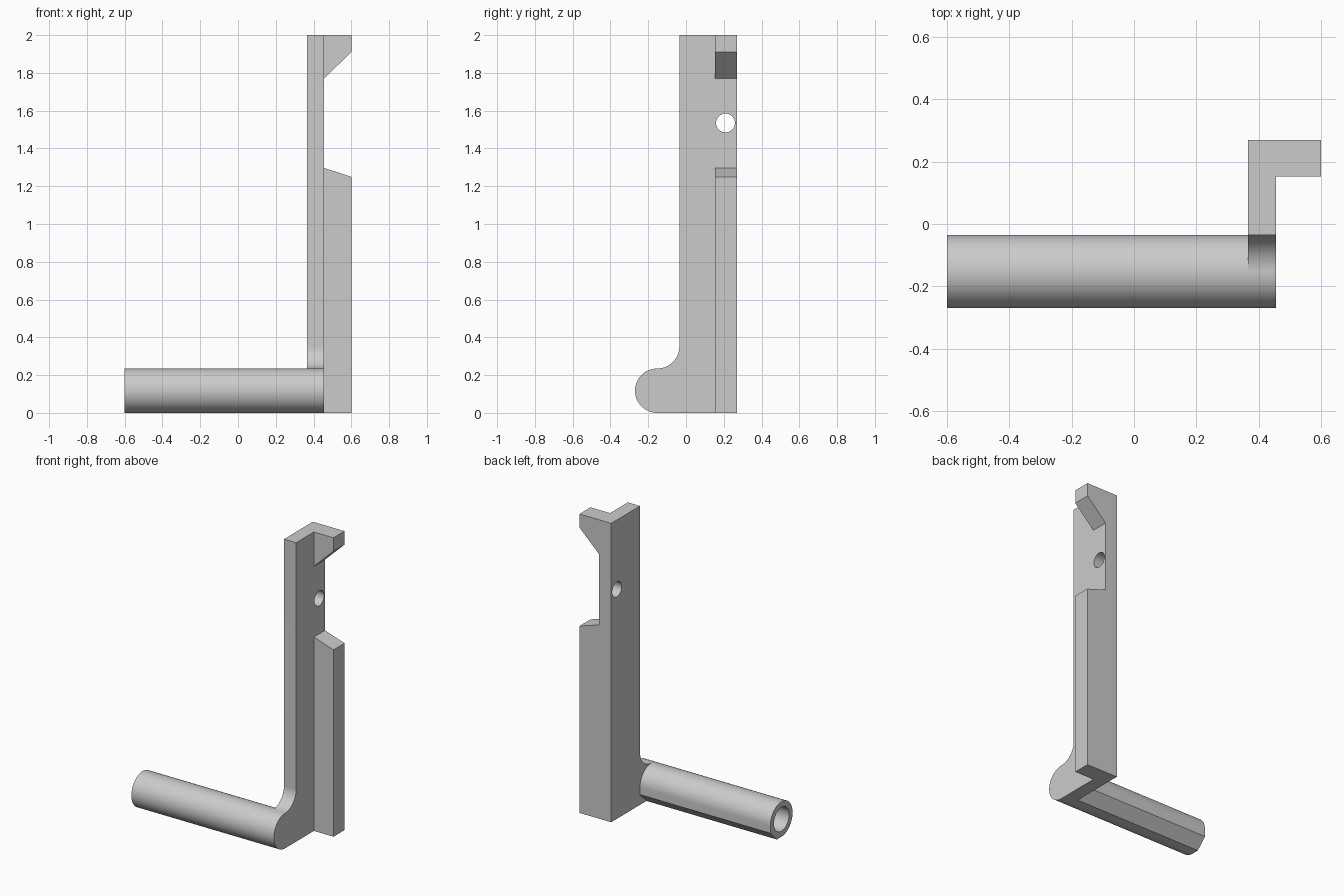
import bpy, bmesh
from math import cos, sin, radians, pi
from mathutils import Vector, Matrix

cube = bpy.data.objects.get("Cube")
if cube:
    bpy.data.objects.remove(cube, do_unlink=True)

grey = bpy.data.materials.new("plain grey")
grey.use_nodes = True
grey.diffuse_color = (0.6, 0.6, 0.6, 1)
grey.node_tree.nodes["Principled BSDF"].inputs["Base Color"].default_value = (0.6, 0.6, 0.6, 1)

# Main dimensions
R = 0.1175                       # handle radius
HY, HZ = -0.1525, R              # handle axis
X_END, X_IN, X_OUT, X_LIP = -0.6, 0.365, 0.455, 0.6
BACK, FRONT, LIP_Y = 0.27, HY + R, 0.153
TOP = 2.0


def arc(cy, cz, r, start, end, steps=32):
    angles = [radians(start + (end - start) * i / steps) for i in range(steps + 1)]
    return [(cy + r * cos(a), cz + r * sin(a)) for a in angles]


def extrude(name, profile, axis, start, end):
    """Extrude a closed profile along x (points are y, z) or y (points are x, z)."""
    bm = bmesh.new()
    place = (lambda u, v: (start, u, v)) if axis == "x" else (lambda u, v: (u, start, v))
    face = bm.faces.new([bm.verts.new(place(u, v)) for u, v in profile])
    new = bmesh.ops.extrude_face_region(bm, geom=[face])["geom"]
    shift = Vector((end - start, 0, 0) if axis == "x" else (0, end - start, 0))
    bmesh.ops.translate(bm, vec=shift, verts=[g for g in new if isinstance(g, bmesh.types.BMVert)])
    bmesh.ops.recalc_face_normals(bm, faces=bm.faces)
    mesh = bpy.data.meshes.new(name)
    bm.to_mesh(mesh)
    bm.free()
    mesh.materials.append(grey)
    obj = bpy.data.objects.new(name, mesh)
    bpy.context.collection.objects.link(obj)
    return obj


def activate(obj):
    bpy.ops.object.select_all(action="DESELECT")
    obj.select_set(True)
    bpy.context.view_layer.objects.active = obj


def drill(obj, y, z, r, x0, x1):
    cutter = extrude("drill_cutter", arc(y, z, r, 0, 360, 64)[:-1], "x", x0, x1)
    cutter.hide_render = True
    mod = obj.modifiers.new("hole", "BOOLEAN")
    mod.operation, mod.solver, mod.object = "DIFFERENCE", "EXACT", cutter
    activate(obj)
    bpy.ops.object.modifier_apply(modifier=mod.name)
    bpy.data.objects.remove(cutter, do_unlink=True)


# Upright plate with rounded foot and concave fillet
foot = arc(HY, HZ, R, 270, 90)
fillet = arc(HY, HZ + 2 * R, R, 270, 360)[1:]
upright = extrude("upright_plate",
                  foot + fillet + [(FRONT, TOP), (BACK, TOP), (BACK, 0)],
                  "x", X_IN, X_OUT)
drill(upright, 0.209, 1.535, 0.05, X_IN - 0.1, X_OUT + 0.1)

# Hollow handle, round except for a faceted lower back corner
flat = R * (2 ** 0.5 - 1)
handle = extrude("handle_tube",
                 arc(HY, HZ, R, 270, 0, 48) + [(HY + R, HZ - flat), (HY + flat, 0)],
                 "x", X_END, X_IN)
drill(handle, HY, HZ, 0.08, X_END - 0.1, X_IN + 0.1)

# Side flange below, hook above
flange = extrude("side_flange",
                 [(X_OUT, 0), (X_LIP, 0), (X_LIP, 1.25), (X_OUT, 1.297)],
                 "y", LIP_Y, BACK)
hook = extrude("top_hook",
               [(X_OUT, 1.77), (X_LIP, 1.91), (X_LIP, TOP), (X_OUT, TOP)],
               "y", LIP_Y, BACK)

for part in (upright, handle):
    activate(part)
    bpy.ops.object.shade_smooth_by_angle(angle=radians(25))
